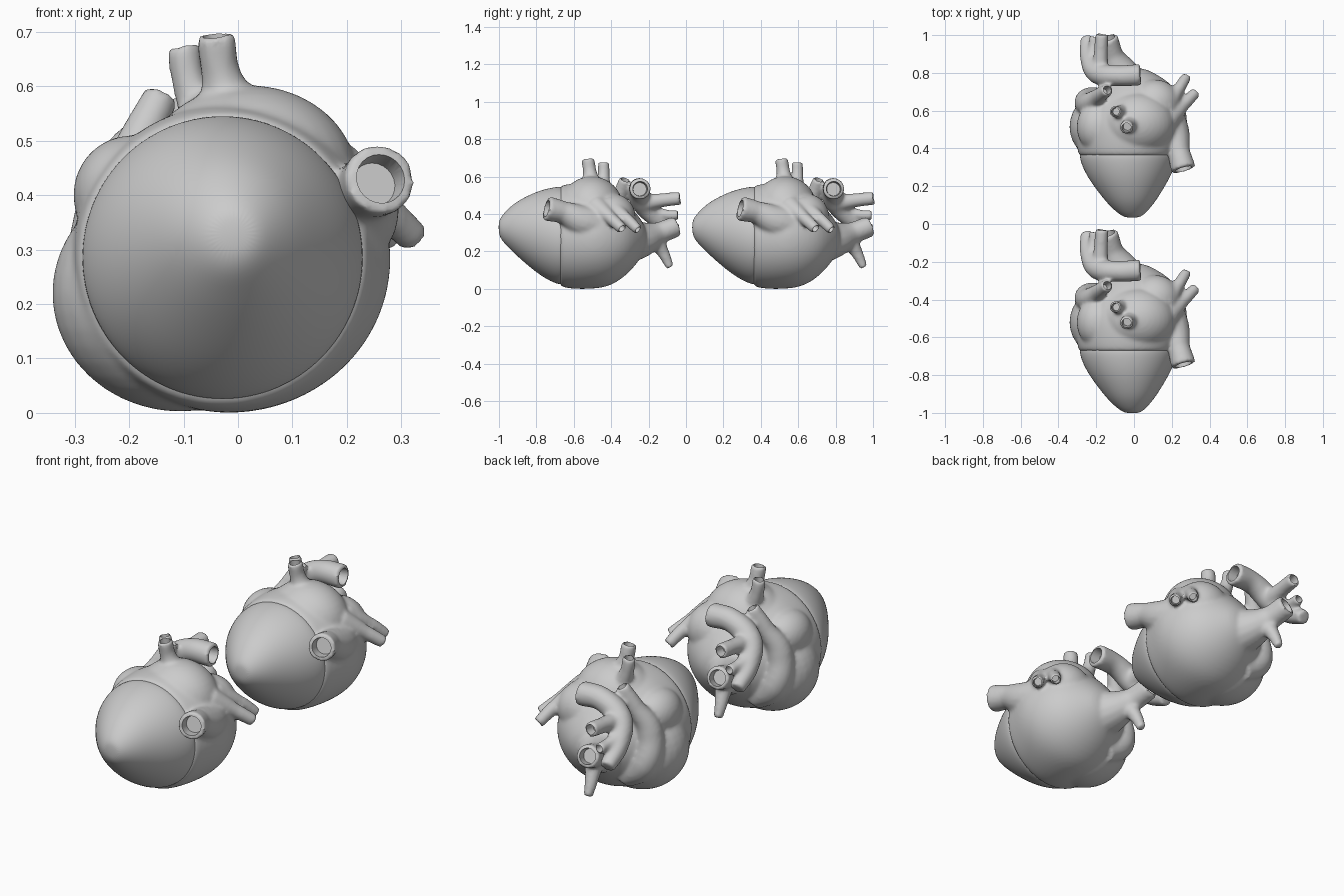
import bpy, bmesh, math
from mathutils import Vector, Matrix

if "Cube" in bpy.data.objects:
    bpy.data.objects.remove(bpy.data.objects["Cube"])


def activate(ob):
    bpy.ops.object.select_all(action='DESELECT')
    ob.select_set(True)
    bpy.context.view_layer.objects.active = ob


def apply_mod(ob, kind, **props):
    activate(ob)
    m = ob.modifiers.new(kind.lower(), kind)
    for k, v in props.items():
        setattr(m, k, v)
    bpy.ops.object.modifier_apply(modifier=m.name)


def mesh_object(name, bm):
    bmesh.ops.recalc_face_normals(bm, faces=bm.faces)
    me = bpy.data.meshes.new(name)
    bm.to_mesh(me)
    bm.free()
    ob = bpy.data.objects.new(name, me)
    bpy.context.collection.objects.link(ob)
    return ob


def loft(name, rings, n=24):
    """Ellipse sections along y: (y, xmin, xmax, zmin, zmax)."""
    bm = bmesh.new()
    loops = []
    for y, x0, x1, z0, z1 in rings:
        loops.append([bm.verts.new(((x0 + x1) / 2 + (x1 - x0) / 2 * math.cos(2 * math.pi * i / n), y,
                                    (z0 + z1) / 2 + (z1 - z0) / 2 * math.sin(2 * math.pi * i / n)))
                      for i in range(n)])
    for a, b in zip(loops, loops[1:]):
        for i in range(n):
            bm.faces.new((a[i], a[(i + 1) % n], b[(i + 1) % n], b[i]))
    bm.faces.new(loops[0])
    bm.faces.new(loops[-1])
    ob = mesh_object(name, bm)
    apply_mod(ob, 'SUBSURF', levels=2)
    return ob


def ellipsoid(name, centre, radii):
    bm = bmesh.new()
    m = Matrix.Translation(centre) @ Matrix.Diagonal((*radii, 1))
    bmesh.ops.create_uvsphere(bm, u_segments=32, v_segments=20, radius=1, matrix=m)
    return mesh_object(name, bm)


def tube(name, pts):
    """Smooth capped tube through (x, y, z, radius) points."""
    cu = bpy.data.curves.new(name, 'CURVE')
    cu.dimensions = '3D'
    cu.bevel_depth = 1
    cu.bevel_resolution = 6
    cu.use_fill_caps = True
    sp = cu.splines.new('BEZIER')
    sp.bezier_points.add(len(pts) - 1)
    for bp, p in zip(sp.bezier_points, pts):
        bp.co = p[:3]
        bp.radius = p[3]
        bp.handle_left_type = bp.handle_right_type = 'AUTO'
    ob = bpy.data.objects.new(name, cu)
    bpy.context.collection.objects.link(ob)
    activate(ob)
    bpy.ops.object.convert(target='MESH')
    ob = bpy.context.view_layer.objects.active
    bm = bmesh.new()
    bm.from_mesh(ob.data)
    bmesh.ops.remove_doubles(bm, verts=bm.verts, dist=1e-5)
    bmesh.ops.recalc_face_normals(bm, faces=bm.faces)
    bm.to_mesh(ob.data)
    bm.free()
    return ob


# Vessels: first point is the open end
vessels = [
    [(.262, -.745, .43, .067), (.238, -.66, .41, .06), (.205, -.55, .36, .09), (.13, -.42, .33, .12)],
    [(-.04, -.525, .695, .036), (-.033, -.515, .63, .036), (0, -.5, .52, .06)],
    [(-.1, -.44, .675, .031), (-.09, -.44, .61, .032), (-.04, -.45, .5, .05)],
    [(-.14, -.325, .585, .033), (-.19, -.36, .48, .042), (-.24, -.4, .36, .062),
     (-.23, -.38, .2, .07), (-.12, -.38, .11, .06)],
    [(.035, -.245, .535, .058), (-.09, -.25, .53, .055), (-.19, -.235, .465, .06),
     (-.235, -.16, .38, .05), (-.25, -.05, .31, .036)],
    [(-.17, -.03, .485, .036), (-.175, -.12, .475, .037), (-.18, -.22, .46, .045)],
    [(-.21, -.04, .395, .027), (-.215, -.1, .395, .028), (-.225, -.17, .41, .035)],
    [(-.14, -.05, .335, .056), (-.115, -.14, .3, .058), (-.07, -.24, .265, .1), (-.02, -.36, .26, .15)],
    [(.278, -.255, .315, .028), (.23, -.33, .385, .033), (.16, -.42, .44, .06)],
    [(.325, -.34, .32, .03), (.265, -.4, .375, .034), (.18, -.48, .44, .06)],
]
prong = [(-.12, -.085, .115, .022), (-.115, -.12, .19, .032), (-.1, -.17, .27, .05)]

# Rear body: chambers, lobes and vessels fused into one skin
parts = [
    loft('heart_body', [(-.68, -.28, .225, .03, .54), (-.672, -.298, .24, .008, .556),
                        (-.6, -.308, .262, -.004, .568), (-.5, -.31, .292, -.003, .575),
                        (-.4, -.27, .27, .01, .54), (-.3, -.19, .215, .085, .45),
                        (-.23, -.1, .1, .18, .36), (-.21, -.06, .05, .23, .31)]),
    ellipsoid('right_lobe', (-.105, -.52, .22), (.237, .205, .218)),
    ellipsoid('right_auricle', (-.195, -.52, .4), (.108, .135, .11)),
    ellipsoid('upper_dome', (.02, -.505, .43), (.2, .17, .172)),
    ellipsoid('left_atrium', (.11, -.395, .385), (.135, .125, .125)),
]
parts += [tube('vessel', v) for v in vessels + [prong]]
bpy.ops.object.select_all(action='DESELECT')
for p in parts:
    p.select_set(True)
body = parts[0]
bpy.context.view_layer.objects.active = body
bpy.ops.object.join()
apply_mod(body, 'REMESH', mode='VOXEL', voxel_size=.009)
apply_mod(body, 'SMOOTH', factor=.5, iterations=9)

# Bore out the vessel mouths
bm = bmesh.new()
for v in vessels:
    end, nxt = Vector(v[0][:3]), Vector(v[1][:3])
    d = (end - nxt).normalized()
    m = Matrix.Translation(end) @ d.to_track_quat('Z', 'Y').to_matrix().to_4x4()
    r = v[0][3] * .72
    bmesh.ops.create_cone(bm, cap_ends=True, segments=24, radius1=r * .85, radius2=r * 1.05,
                          depth=.1, matrix=m)
bores = mesh_object('bores', bm)
bores.hide_render = True
apply_mod(body, 'BOOLEAN', operation='DIFFERENCE', object=bores, solver='EXACT')
bpy.data.objects.remove(bores)

# Pointed front part, seated inside the lip of the body
cone = loft('ventricle', [(-1.002, -.04, .022, .3, .358), (-.988, -.072, .05, .262, .388),
                          (-.95, -.118, .087, .222, .43), (-.9, -.163, .125, .172, .472),
                          (-.8, -.24, .186, .085, .522), (-.72, -.28, .222, .036, .543),
                          (-.67, -.291, .234, .02, .549), (-.65, -.28, .225, .03, .54),
                          (-.6, -.2, .15, .1, .46)], 32)

for ob in (body, cone):
    activate(ob)
    bpy.ops.object.shade_smooth_by_angle(angle=math.radians(50))
    # Second heart directly behind the first
    twin = ob.copy()
    twin.name = 'rear_' + ob.name
    twin.location.y += 1.035
    bpy.context.collection.objects.link(twin)
